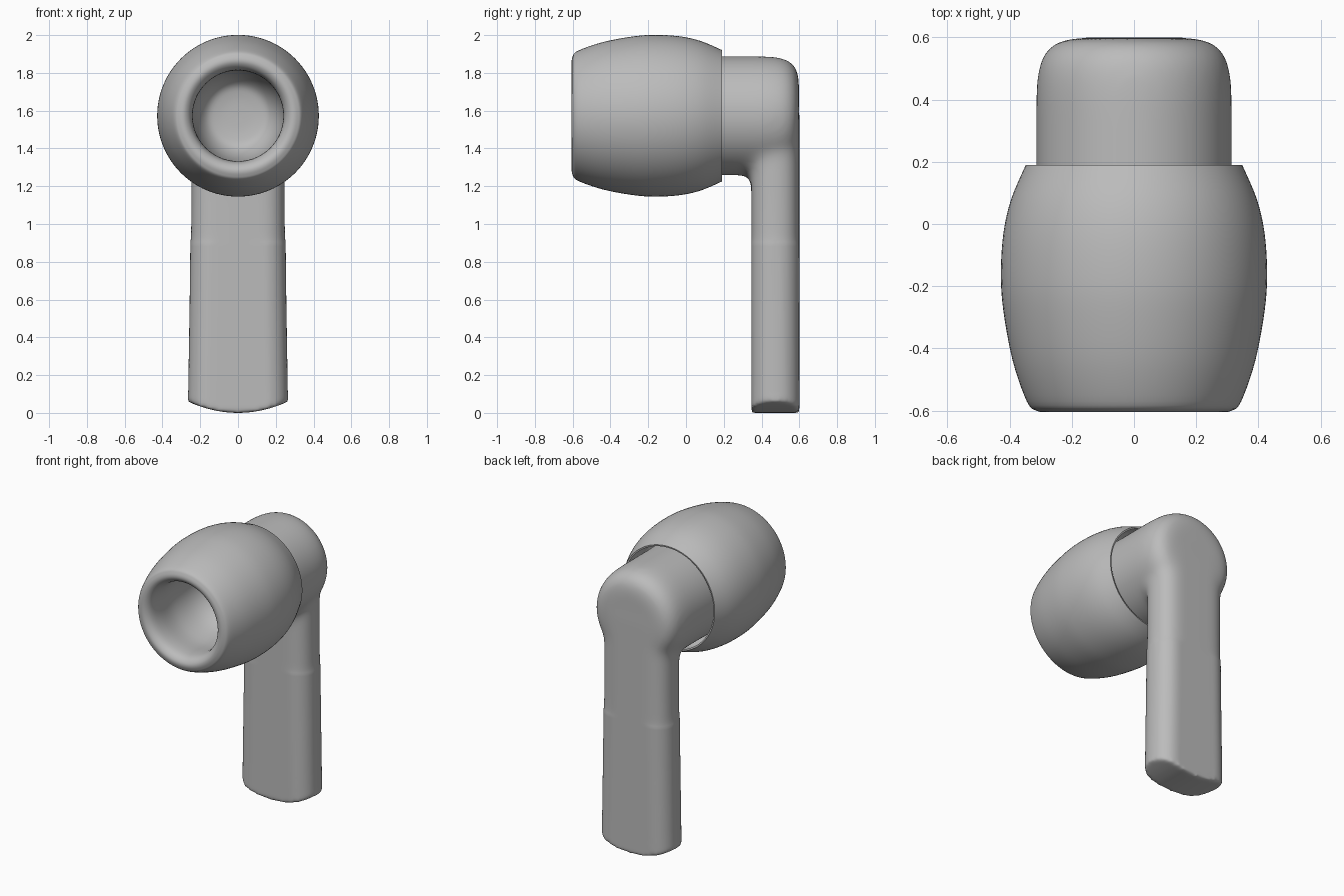
import bpy, bmesh, math
from mathutils import Vector

if "Cube" in bpy.data.objects:
    bpy.data.objects.remove(bpy.data.objects["Cube"])

AXIS_Z = 1.573  # height of the ear tip's axis

grey = bpy.data.materials.new("soft grey")
grey.use_nodes = True
grey.diffuse_color = (0.5, 0.5, 0.5, 1)
grey.node_tree.nodes["Principled BSDF"].inputs["Base Color"].default_value = grey.diffuse_color


def finish(bm, name):
    bmesh.ops.recalc_face_normals(bm, faces=bm.faces)
    mesh = bpy.data.meshes.new(name)
    bm.to_mesh(mesh)
    bm.free()
    mesh.materials.append(grey)
    obj = bpy.data.objects.new(name, mesh)
    bpy.context.collection.objects.link(obj)
    return obj


def smooth_path(points, steps=5):
    """Catmull-Rom curve through (radius, y) points."""
    p = [Vector(q) for q in points]
    p = [p[0]] + p + [p[-1]]
    out = []
    for a, b, c, d in zip(p, p[1:], p[2:], p[3:]):
        for i in range(steps):
            t = i / steps
            out.append(0.5 * (2 * b + (c - a) * t + (2 * a - 5 * b + 4 * c - d) * t ** 2
                              + (3 * b - a - 3 * c + d) * t ** 3))
    return out + [p[-1]]


def lathe(bm, profile, segments=96):
    """Spin a profile about the tip axis, which runs along y."""
    verts = [bm.verts.new((max(r, 0), y, AXIS_Z)) for r, y in profile]
    edges = [bm.edges.new(pair) for pair in zip(verts, verts[1:])]
    bmesh.ops.spin(bm, geom=verts + edges, cent=(0, 0, AXIS_Z), axis=(0, 1, 0),
                   angle=2 * math.pi, steps=segments, use_merge=True)
    bmesh.ops.remove_doubles(bm, verts=bm.verts, dist=0.0004)


# Ear tip: cup in front, barrel outside, open skirt behind
cup = smooth_path([(0, -0.08), (0.1, -0.085), (0.17, -0.11), (0.22, -0.2), (0.245, -0.35),
                   (0.24, -0.5), (0.25, -0.57), (0.28, -0.602), (0.315, -0.6),
                   (0.345, -0.57), (0.39, -0.44), (0.42, -0.28), (0.428, -0.16),
                   (0.42, -0.03), (0.395, 0.08), (0.348, 0.19)])
skirt = smooth_path([(0.338, 0.188), (0.365, 0.1), (0.36, 0.03), (0.3, -0.02), (0, -0.03)])
bm = bmesh.new()
lathe(bm, cup + skirt)
ear_tip = finish(bm, "ear_tip")

# Housing: round head
bm = bmesh.new()
lathe(bm, [(0, -0.02), (0.316, -0.02), (0.316, 0.4)]
      + smooth_path([(0.316, 0.42), (0.309, 0.5), (0.29, 0.55), (0.25, 0.586), (0.2, 0.598)])
      + [(0, 0.598)])

# Housing: rounded flat stem with a bowed lower end
COLS, ROUND, DEPTH, MID_Y = 32, 0.115, 0.127, 0.473


def stem_ring(z, width, bow):
    front, back = [], []
    for i in range(COLS + 1):
        x = -width * math.cos(math.pi * i / COLS)
        over = min(max(abs(x) - (width - ROUND), 0), ROUND)
        half = DEPTH - ROUND + math.sqrt(ROUND ** 2 - over ** 2)
        height = z + bow * (x / width) ** 2
        front.append(bm.verts.new((x, MID_Y - half, height)))
        back.append(bm.verts.new((x, MID_Y + half, height)))
    return front, back


rings = [stem_ring(0, 0.265, 0.06), stem_ring(0.1, 0.264, 0),
         stem_ring(0.6, 0.256, 0), stem_ring(1.1, 0.25, 0), stem_ring(1.6, 0.25, 0)]
for (f0, b0), (f1, b1) in zip(rings, rings[1:]):
    low, high = f0 + b0[::-1], f1 + b1[::-1]
    for i in range(len(low)):
        bm.faces.new((low[i - 1], low[i], high[i], high[i - 1]))
for front, back in (rings[0], rings[-1]):
    for i in range(COLS):
        bm.faces.new((front[i], front[i + 1], back[i + 1], back[i]))
housing = finish(bm, "housing")

# Fuse head and stem into one skin, then soften the neck into a fillet
remesh = housing.modifiers.new("fuse", "REMESH")
remesh.mode = "VOXEL"
remesh.voxel_size = 0.012
fused = bpy.data.meshes.new_from_object(
    housing.evaluated_get(bpy.context.evaluated_depsgraph_get()))
housing.modifiers.clear()
bm = bmesh.new()
bm.from_mesh(fused)
neck = [v for v in bm.verts if v.co.z > 0.9 and v.co.y > 0.1]
for verts, rounds in ((bm.verts[:], 5), (neck, 40)):
    for _ in range(rounds):
        bmesh.ops.smooth_vert(bm, verts=verts, factor=0.5,
                              use_axis_x=True, use_axis_y=True, use_axis_z=True)
bm.to_mesh(housing.data)
bm.free()

# Smooth shading, keeping the rim and lower edge crisp
for obj in (ear_tip, housing):
    bpy.ops.object.select_all(action="DESELECT")
    obj.select_set(True)
    bpy.context.view_layer.objects.active = obj
    bpy.ops.object.shade_smooth_by_angle(angle=math.radians(50))
